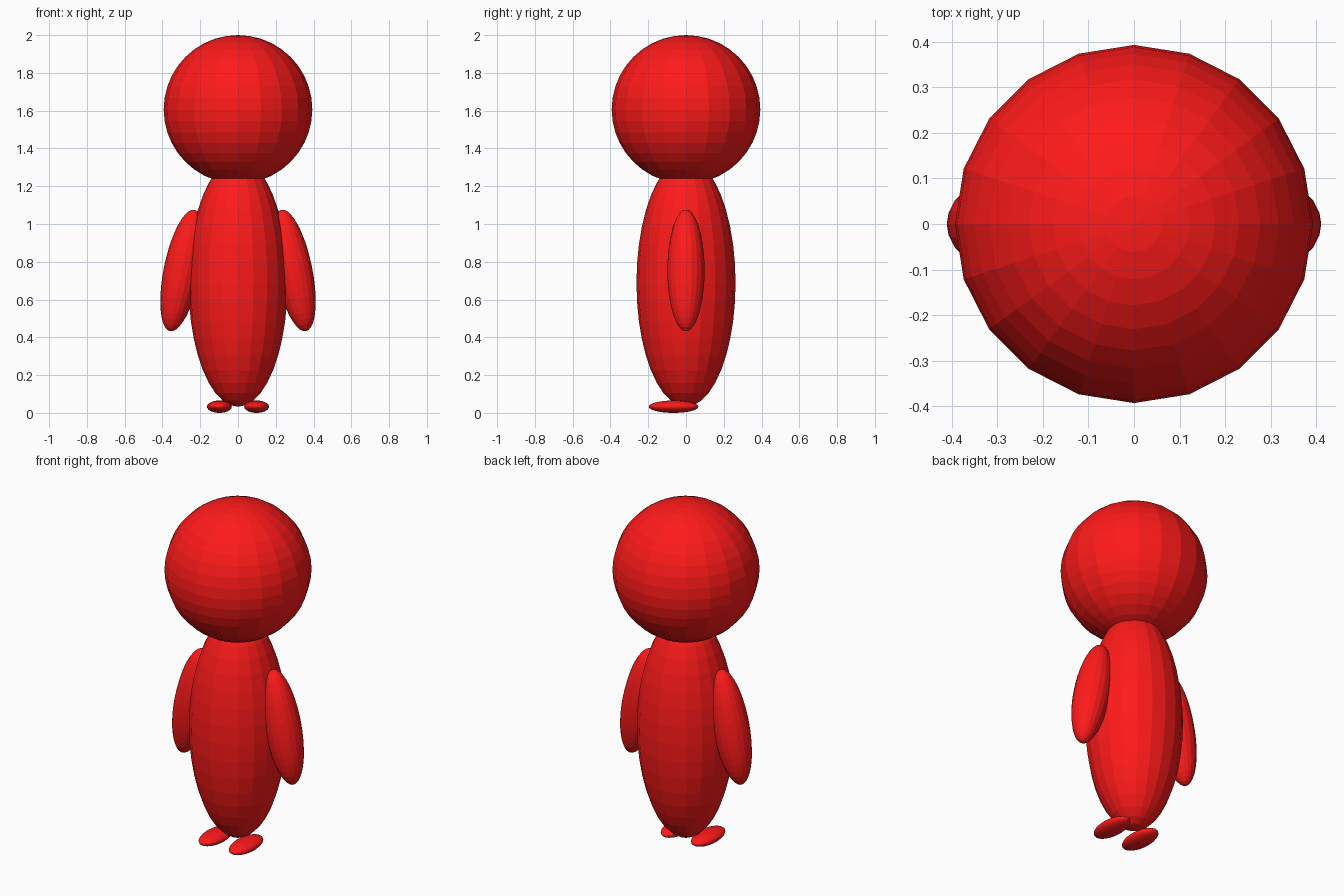
import bpy

if "Cube" in bpy.data.objects:
    bpy.data.objects.remove(bpy.data.objects["Cube"])

U = 2 / 3.05        # design unit
Z0 = 0.05 * U       # height of the foot centres

red = bpy.data.materials.new("red")
red.diffuse_color = (1.0, 0.01, 0.01, 1.0)
red.use_nodes = True
red.node_tree.nodes["Principled BSDF"].inputs["Base Color"].default_value = red.diffuse_color


def ellipsoid(name, centre, radii, tilt=0.0):
    """Flat-shaded 20-sided ellipsoid, sized in design units."""
    x, y, z = centre
    bpy.ops.mesh.primitive_uv_sphere_add(
        segments=20, ring_count=20, radius=U,
        location=(x * U, y * U, z * U + Z0), rotation=(0, tilt, 0))
    ob = bpy.context.object
    ob.name = name
    ob.scale = radii
    ob.data.materials.append(red)
    return ob


# Head and body
ellipsoid("head", (0, 0, 2.4), (0.6, 0.6, 0.6))
ellipsoid("body", (0, 0, 1.0), (0.4, 0.4, 1.0))

# Arms lean outward at the bottom, feet point forward
for side, s in (("left", -1), ("right", 1)):
    ellipsoid(f"{side}_arm", (s * 0.45, 0, 1.1), (0.15, 0.15, 0.5), tilt=-s * 0.2)
    ellipsoid(f"{side}_foot", (s * 0.15, -0.1, 0), (0.1, 0.2, 0.05))
